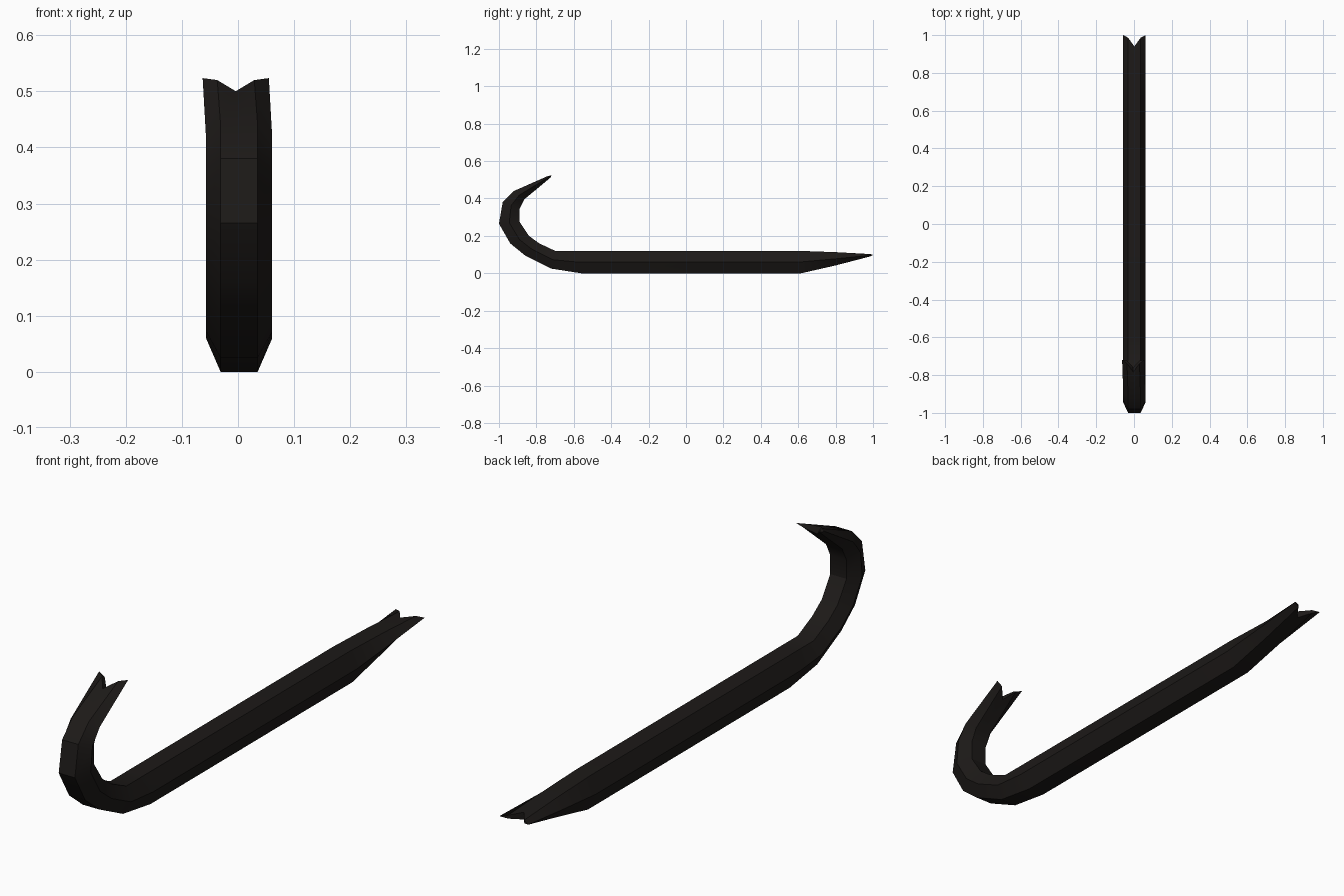
import bpy, bmesh, math
from mathutils import Vector

if "Cube" in bpy.data.objects:
    bpy.data.objects.remove(bpy.data.objects["Cube"])

# Side profile stations from hook tip to straight claw: (outer y, z, inner y, z)
STATIONS = [
    (-0.725, 0.526, -0.713, 0.521),
    (-0.92, 0.44, -0.865, 0.395),
    (-0.98, 0.38, -0.89, 0.345),
    (-1.00, 0.265, -0.89, 0.275),
    (-0.94, 0.16, -0.84, 0.20),
    (-0.86, 0.095, -0.785, 0.16),
    (-0.72, 0.025, -0.70, 0.12),
    (-0.56, 0.0, -0.60, 0.12),
    (0.615, 0.0, 0.60, 0.12),
    (0.80, 0.042, 0.80, 0.113),
    (1.00, 0.094, 1.00, 0.102),
]
SIDE, FLAT = 0.059, 0.033
# Ring of eight: (x, 0 outer .. 1 inner, how far the V notch pulls it back)
RING = [(-SIDE, 0.5, 0), (-FLAT, 1, 0.07), (0, 1, 0.3), (FLAT, 1, 0.07),
        (SIDE, 0.5, 0), (FLAT, 0, 0.07), (0, 0, 0.3), (-FLAT, 0, 0.07)]


def point(station, x, t):
    oy, oz, iy, iz = station
    return Vector((x, oy + (iy - oy) * t, oz + (iz - oz) * t))


# Sweep the hexagonal section along the bar, notching both ends
bm = bmesh.new()
rings = []
last = len(STATIONS) - 1
for k, s in enumerate(STATIONS):
    neighbour = {0: STATIONS[1], last: STATIONS[last - 1]}.get(k)
    shift = -0.004 if k == 0 else 0.002
    ring = []
    for x, t, notch in RING:
        p = point(s, x + shift, t)
        if neighbour:
            p = p.lerp(point(neighbour, x + shift, t), notch)
        ring.append(bm.verts.new(p))
    rings.append(ring)

for a, b in zip(rings, rings[1:]):
    for i in range(8):
        j = (i + 1) % 8
        bm.faces.new((a[i], a[j], b[j], b[i]))

# Thin claw ends
for r in (rings[0], rings[-1]):
    for idx in ((0, 1, 7), (1, 2, 6, 7), (2, 3, 5, 6), (3, 4, 5)):
        bm.faces.new([r[i] for i in idx])
bmesh.ops.recalc_face_normals(bm, faces=bm.faces)

mesh = bpy.data.meshes.new("pry_bar")
bm.to_mesh(mesh)
bm.free()
bar = bpy.data.objects.new("pry_bar", mesh)
bpy.context.collection.objects.link(bar)

# Dark iron
iron = bpy.data.materials.new("dark_iron")
iron.diffuse_color = (0.012, 0.010, 0.009, 1)
iron.use_nodes = True
iron.node_tree.nodes["Principled BSDF"].inputs["Base Color"].default_value = iron.diffuse_color
mesh.materials.append(iron)

bpy.context.view_layer.objects.active = bar
bar.select_set(True)
bpy.ops.object.shade_smooth_by_angle(angle=math.radians(30))
